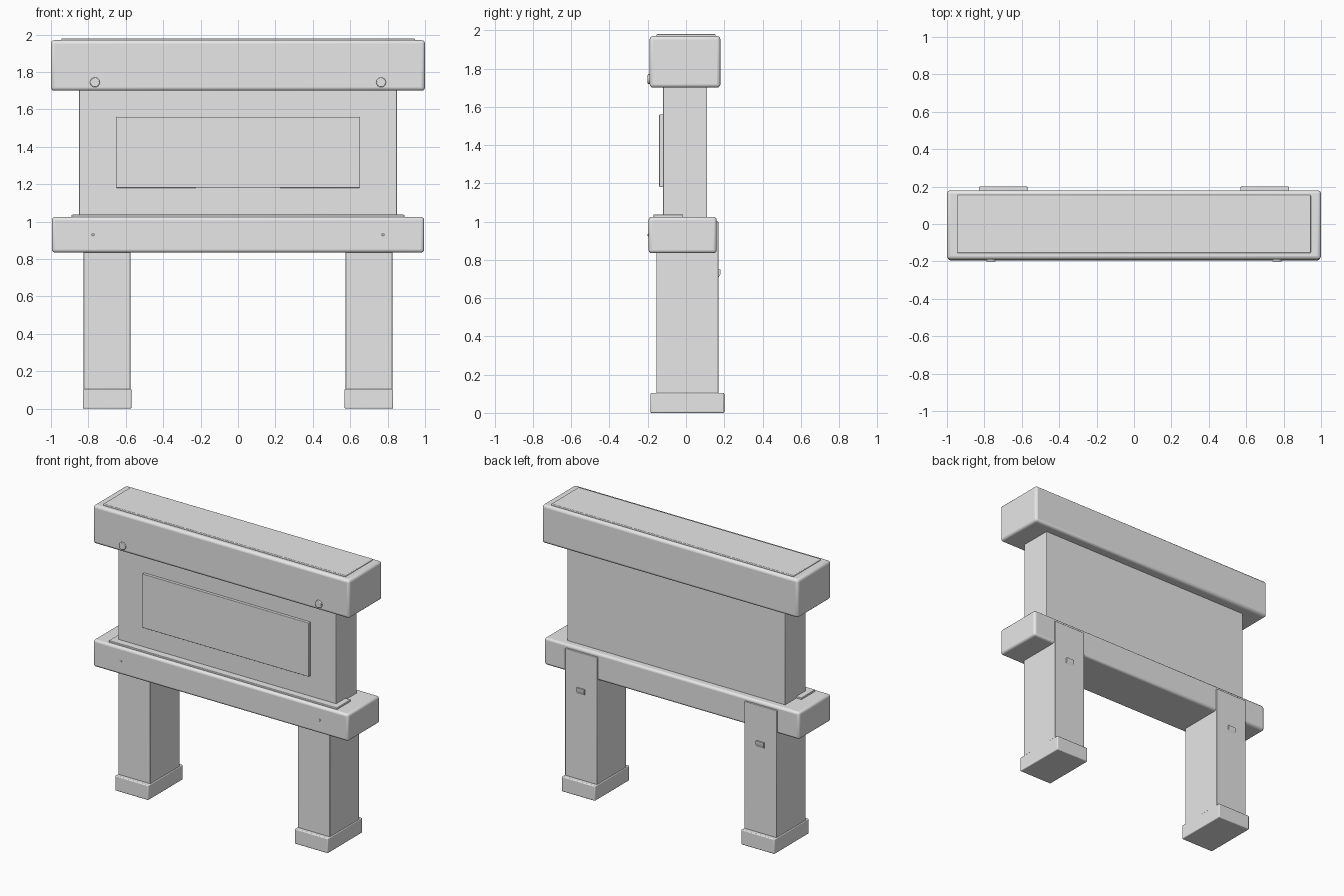
import bpy
import bmesh
import math
from mathutils import Matrix, Vector

cube = bpy.data.objects.get("Cube")
if cube:
    bpy.data.objects.remove(cube, do_unlink=True)

grey = bpy.data.materials.new("plain grey")
grey.use_nodes = True
grey.diffuse_color = (0.8, 0.8, 0.8, 1)
grey.node_tree.nodes["Principled BSDF"].inputs["Base Color"].default_value = grey.diffuse_color


def finish(name, bm, bevel=0, segments=3):
    """Turn a bmesh into a smooth-shaded object with optional rounded edges."""
    bmesh.ops.recalc_face_normals(bm, faces=bm.faces)
    mesh = bpy.data.meshes.new(name)
    bm.to_mesh(mesh)
    bm.free()
    mesh.materials.append(grey)
    obj = bpy.data.objects.new(name, mesh)
    bpy.context.collection.objects.link(obj)
    if bevel:
        mod = obj.modifiers.new("rounded edges", "BEVEL")
        mod.width = bevel
        mod.segments = segments
    bpy.ops.object.select_all(action="DESELECT")
    obj.select_set(True)
    bpy.context.view_layer.objects.active = obj
    bpy.ops.object.shade_smooth_by_angle(angle=math.radians(35))
    return obj


def box(name, x, y, z, bevel=0):
    """Box from (min, max) spans on each axis."""
    bm = bmesh.new()
    spans = (x, y, z)
    size = Vector([b - a for a, b in spans])
    centre = Vector([(a + b) / 2 for a, b in spans])
    bmesh.ops.create_cube(bm, size=1, matrix=Matrix.Translation(centre) @ Matrix.Diagonal(size).to_4x4())
    return finish(name, bm, bevel)


def stud(name, x, z, radius, y):
    """Round stud with its axis along y."""
    bm = bmesh.new()
    place = Matrix.Translation((x, (y[0] + y[1]) / 2, z)) @ Matrix.Rotation(math.pi / 2, 4, "X")
    bmesh.ops.create_cone(bm, cap_ends=True, segments=24, radius1=radius, radius2=radius,
                          depth=y[1] - y[0], matrix=place)
    return finish(name, bm, min(radius * 0.2, 0.004), 2)


def hook(name, x, width, profile):
    """Small catch: a y-z profile extruded along x."""
    bm = bmesh.new()
    face = bm.faces.new([bm.verts.new((x - width / 2, y, z)) for y, z in profile])
    result = bmesh.ops.extrude_face_region(bm, geom=[face])
    moved = [v for v in result["geom"] if isinstance(v, bmesh.types.BMVert)]
    bmesh.ops.translate(bm, verts=moved, vec=(width, 0, 0))
    return finish(name, bm)


# Top beam with its thin cap
box("top_beam", (-1, 1), (-0.19, 0.18), (1.7, 1.97), 0.018)
box("top_cap", (-0.945, 0.945), (-0.155, 0.155), (1.95, 1.98), 0.005)

# Board and raised sign plate
box("back_board", (-0.85, 0.85), (-0.12, 0.11), (1.0, 1.72), 0.003)
box("front_plate", (-0.65, 0.65), (-0.14, -0.11), (1.18, 1.56), 0.003)

# Lower beam with its ledge strip
box("lower_beam", (-0.995, 0.995), (-0.195, 0.16), (0.835, 1.025), 0.016)
box("ledge_strip", (-0.89, 0.89), (-0.17, -0.015), (1.01, 1.037), 0.004)

# Legs, feet, studs and rear catches on both sides
catch = [(0.165, 0.75), (0.18, 0.75), (0.18, 0.725), (0.165, 0.7)]
for side, s in (("left", 1), ("right", -1)):
    centre = s * 0.7
    box(side + "_leg", (centre - 0.125, centre + 0.125), (-0.155, 0.17), (0.09, 1.0), 0.004)
    box(side + "_foot", (centre - 0.13, centre + 0.13), (-0.185, 0.2), (0, 0.105), 0.006)
    stud(side + "_beam_stud", s * 0.765, 1.745, 0.026, (-0.2, -0.18))
    stud(side + "_lower_stud", s * 0.775, 0.93, 0.007, (-0.2, -0.185))
    hook(side + "_catch", centre, 0.06, catch)
